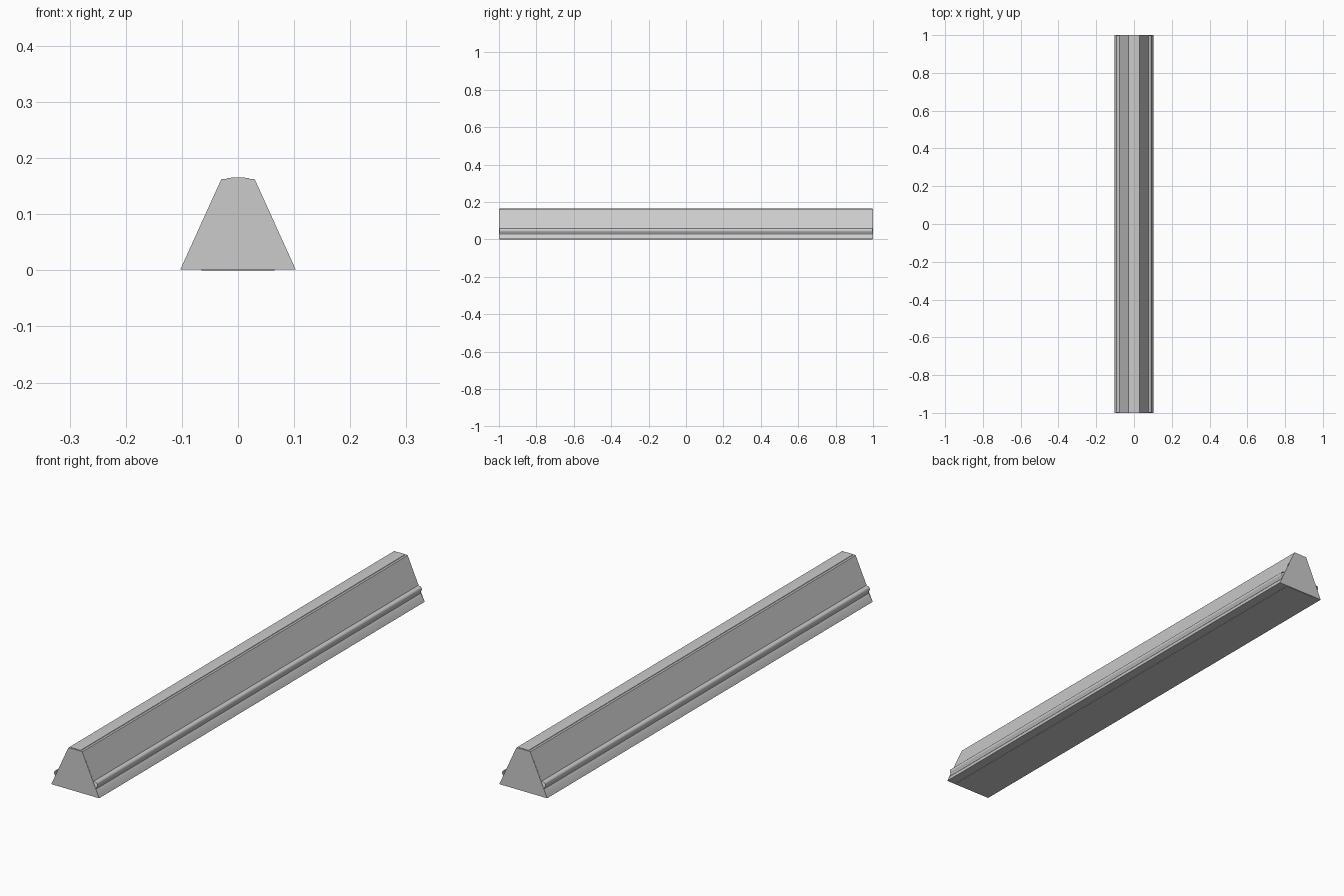
import bpy, bmesh, math

if "Cube" in bpy.data.objects:
    bpy.data.objects.remove(bpy.data.objects["Cube"])


def make_object(name, bm):
    mesh = bpy.data.meshes.new(name)
    bm.normal_update()
    bm.to_mesh(mesh)
    bm.free()
    obj = bpy.data.objects.new(name, mesh)
    bpy.context.collection.objects.link(obj)
    bpy.ops.object.select_all(action='DESELECT')
    obj.select_set(True)
    bpy.context.view_layer.objects.active = obj
    bpy.ops.object.shade_smooth_by_angle(angle=math.radians(35))
    return obj


def mirrored(half):
    """Close a right-hand half profile across x = 0."""
    return half + [(-x, z) for x, z in reversed(half)]


def extrude(name, profile, y0, y1, ends=True):
    """Run a closed (x, z) profile along y, with or without end faces."""
    bm = bmesh.new()
    front = [bm.verts.new((x, y0, z)) for x, z in profile]
    back = [bm.verts.new((x, y1, z)) for x, z in profile]
    n = len(profile)
    for i in range(n):
        j = (i + 1) % n
        bm.faces.new((front[i], front[j], back[j], back[i]))
    if ends:
        bm.faces.new(front[::-1])
        bm.faces.new(back)
    bmesh.ops.recalc_face_normals(bm, faces=bm.faces)
    return make_object(name, bm)


# Long housing: sloping walls with a rounded rail and a groove low on each side
rail = [(0.086 + 0.006 * math.sin(math.radians(a)),
         0.047 + 0.010 * math.cos(math.radians(a))) for a in range(15, 166, 30)]
wall = [(0.103, 0.001), (0.093, 0.022), (0.086, 0.030)] + rail[::-1] + \
       [(0.077, 0.059), (0.030, 0.162)]
extrude("housing", mirrored(wall), -0.998, 0.998, ends=False)

# Flat trapezoid plates closing the two ends
plate = mirrored([(0.103, 0.001), (0.0295, 0.163)])
for name, y in (("front_end_plate", -1.0), ("back_end_plate", 0.998)):
    extrude(name, plate, y, y + 0.002)

# Low strip along the top
extrude("top_strip", mirrored([(0.022, 0.161), (0.020, 0.164), (0.012, 0.165)]),
        -0.998, 0.998)

# Flat panel along the underside
extrude("bottom_panel", mirrored([(0.065, 0.0), (0.065, 0.003)]), -0.997, 0.997)
